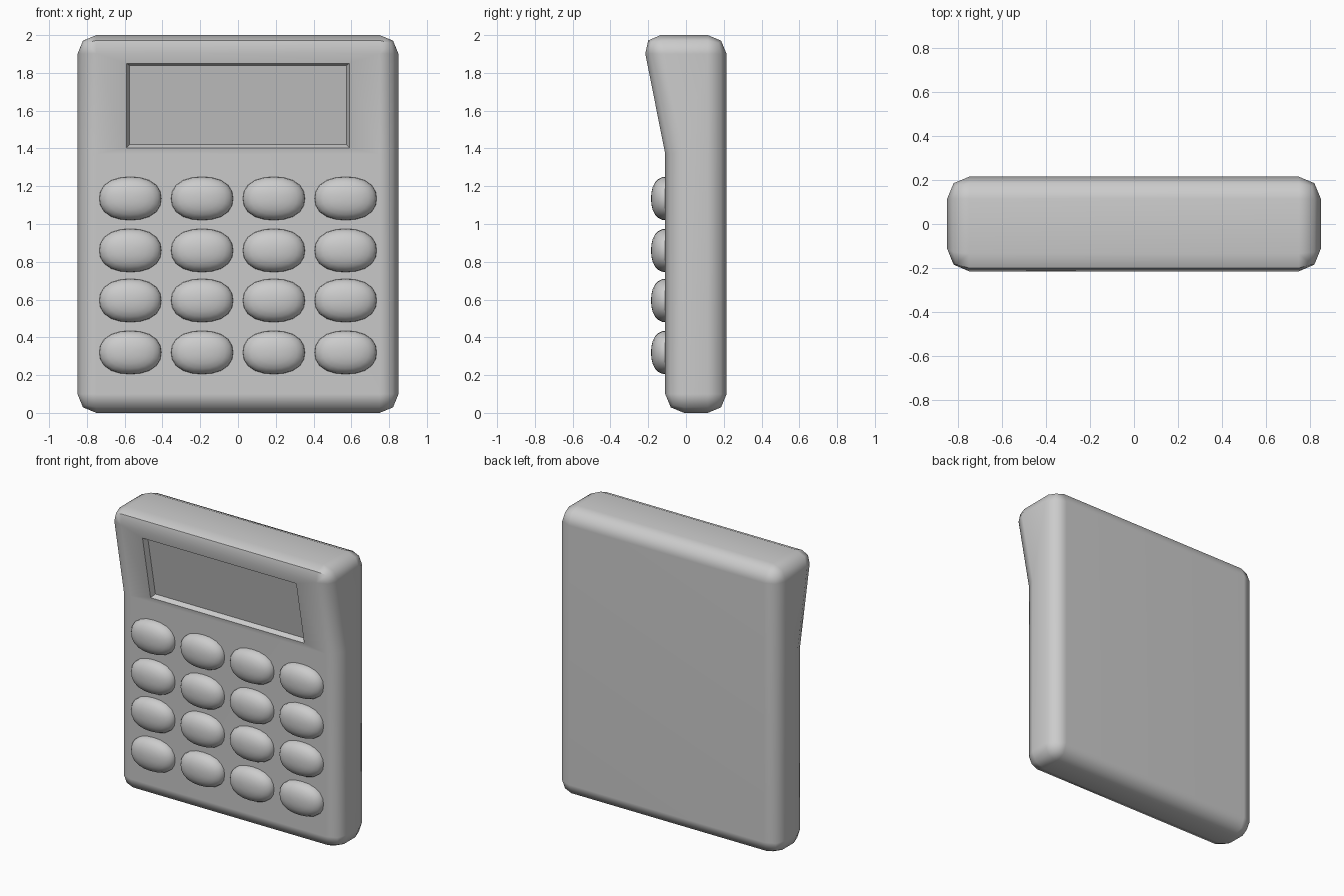
import bpy, bmesh
from math import radians
from mathutils import Vector

cube = bpy.data.objects.get("Cube")
if cube:
    bpy.data.objects.remove(cube, do_unlink=True)

grey = bpy.data.materials.new("plain_grey")
grey.use_nodes = True
colour = (0.6, 0.6, 0.6, 1)
grey.diffuse_color = colour
grey.node_tree.nodes["Principled BSDF"].inputs["Base Color"].default_value = colour

KINK, FRONT, SLOPE = 1.37, -0.11, 0.198


def front_y(z):
    """Depth of the front surface, which leans forward above the kink."""
    return FRONT - SLOPE * max(0, z - KINK)


def make_object(name, bm):
    bmesh.ops.recalc_face_normals(bm, faces=bm.faces)
    mesh = bpy.data.meshes.new(name)
    bm.to_mesh(mesh)
    bm.free()
    mesh.materials.append(grey)
    ob = bpy.data.objects.new(name, mesh)
    bpy.context.collection.objects.link(ob)
    return ob


def loft(name, first, second):
    """Solid between two matching outlines."""
    bm = bmesh.new()
    a = [bm.verts.new(p) for p in first]
    b = [bm.verts.new(p) for p in second]
    bm.faces.new(a)
    bm.faces.new(b[::-1])
    for i in range(len(a)):
        j = (i + 1) % len(a)
        bm.faces.new((a[j], a[i], b[i], b[j]))
    return make_object(name, bm)


def activate(ob):
    bpy.ops.object.select_all(action='DESELECT')
    ob.select_set(True)
    bpy.context.view_layer.objects.active = ob


# Case: side profile extruded across the width, with rounded edges
profile = [(FRONT, 0), (0.215, 0), (0.215, 2), (front_y(2), 2), (FRONT, KINK)]
case = loft("case", *[[(x, y, z) for y, z in profile] for x in (-0.85, 0.85)])
bevel = case.modifiers.new("rounded_edges", 'BEVEL')
bevel.width = 0.1
bevel.segments = 2
bevel.limit_method = 'ANGLE'
bevel.angle_limit = radians(30)


# Screen recess: tapered cutter following the leaning front
def screen_outline(half_width, low, high, depth):
    corners = ((-half_width, low), (half_width, low), (half_width, high), (-half_width, high))
    return [(x, front_y(z) + depth, z) for x, z in corners]


cutter = loft("screen_cutter", screen_outline(0.575, 1.42, 1.84, 0.035),
              screen_outline(0.605, 1.385, 1.86, -0.035))
cutter.hide_render = True
recess = case.modifiers.new("screen_recess", 'BOOLEAN')
recess.operation = 'DIFFERENCE'
recess.solver = 'EXACT'
recess.object = cutter
activate(case)
for mod in list(case.modifiers):
    bpy.ops.object.modifier_apply(modifier=mod.name)
bpy.data.objects.remove(cutter, do_unlink=True)
bpy.ops.object.shade_smooth_by_angle(angle=radians(50))
weighted = case.modifiers.new("even_shading", 'WEIGHTED_NORMAL')
weighted.keep_sharp = True


# Keys: slightly squared ellipsoids half sunk into the front
def make_key(name, x, z):
    bm = bmesh.new()
    bmesh.ops.create_uvsphere(bm, u_segments=20, v_segments=12, radius=1)
    power = 2.3
    for v in bm.verts:
        norm = sum(abs(c) ** power for c in v.co) ** (1 / power)
        p = v.co / norm
        v.co = Vector((x + 0.165 * p.x, FRONT + 0.005 - 0.08 * p.z, z + 0.115 * p.y))
    key = make_object(name, bm)
    activate(key)
    bpy.ops.object.shade_smooth()


for row, z in enumerate((1.135, 0.86, 0.595, 0.32)):
    for col in range(4):
        make_key(f"key_row{row + 1}_column{col + 1}", -0.57 + 0.38 * col, z)
